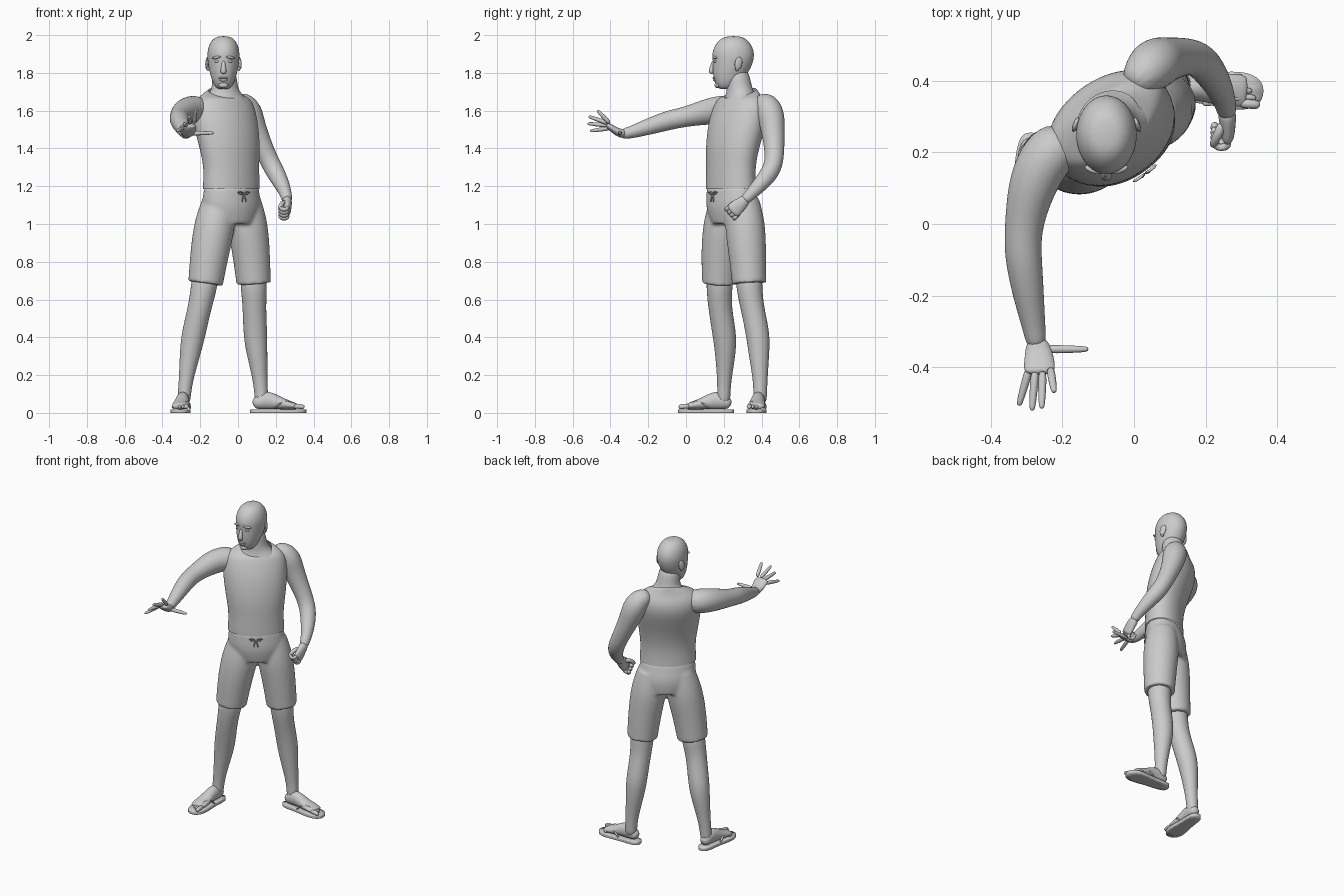
import bpy, bmesh, math
from mathutils import Vector, Matrix

YAW = math.radians(36)          # the trunk is turned towards +x


def loft(bm, rings, cap=True, flat=False):
    """Skin a list of rings of points; optionally cap, with sharp rims if flat."""
    crease = bm.edges.layers.float.get("crease_edge") or bm.edges.layers.float.new("crease_edge")
    vs = [[bm.verts.new(p) for p in r] for r in rings]
    n = len(vs[0])
    for a, b in zip(vs, vs[1:]):
        for i in range(n):
            bm.faces.new((a[i], a[(i + 1) % n], b[(i + 1) % n], b[i]))
    if cap:
        for r in (vs[0], vs[-1]):
            f = bm.faces.new(r)
            if flat:
                for e in f.edges:
                    e[crease] = 1.0


def stack_rings(sections, yaw=0.0, n=16):
    """Horizontal ellipses: (z, cx, cy, half width, half depth, tilt)."""
    out = []
    for z, cx, cy, a, b, *t in sections:
        ring = []
        for i in range(n):
            th = 2 * math.pi * i / n
            u, v = 1.02 * a * math.cos(th), 1.02 * b * math.sin(th)
            ring.append((cx + u * math.cos(yaw) - v * math.sin(yaw),
                         cy + u * math.sin(yaw) + v * math.cos(yaw),
                         z + (t[0] * v if t else 0)))
        out.append(ring)
    return out


def tube_rings(points, n=12):
    """Rings square to a path of (x, y, z, radius[, second radius])."""
    ps = [Vector(p[:3]) for p in points]
    d = (ps[-1] - ps[0]).normalized()
    ref = Vector((0, 1, 0)) if abs(d.z) > 0.7 else Vector((0, 0, 1))
    out = []
    for i, p in enumerate(points):
        t = (ps[min(i + 1, len(ps) - 1)] - ps[max(i - 1, 0)]).normalized()
        s = t.cross(ref).normalized()
        w = s.cross(t)
        rx, ry = 1.03 * p[3], 1.03 * p[-1]
        out.append([ps[i] + s * rx * math.cos(k * 2 * math.pi / n) + w * ry * math.sin(k * 2 * math.pi / n)
                    for k in range(n)])
    return out


def finish(name, bm, sub=2, matrix=None):
    bmesh.ops.recalc_face_normals(bm, faces=bm.faces)
    if matrix:
        bm.transform(matrix)
    for f in bm.faces:
        f.smooth = True
    me = bpy.data.meshes.new(name)
    bm.to_mesh(me)
    bm.free()
    ob = bpy.data.objects.new(name, me)
    bpy.context.collection.objects.link(ob)
    if sub:
        m = ob.modifiers.new("smooth", "SUBSURF")
        m.levels = m.render_levels = sub
    return ob


def part(name, ring_sets, matrix=None, sub=2, **kw):
    bm = bmesh.new()
    for r in ring_sets:
        loft(bm, r, **kw)
    return finish(name, bm, sub, matrix)


def blob(name, loc, size, rot=(0, 0, 0)):
    bm = bmesh.new()
    bmesh.ops.create_uvsphere(bm, u_segments=16, v_segments=10, radius=1)
    m = Matrix.Translation(loc)
    for ax, a in zip("ZYX", reversed(rot)):
        m = m @ Matrix.Rotation(math.radians(a), 4, ax)
    return finish(name, bm, 0, m @ Matrix.Diagonal((*size, 1)))


# Shirt: open at hem and neck
part("tank_top", [stack_rings([
    (1.185, -.035, .238, .168, .112), (1.21, -.035, .237, .168, .111),
    (1.30, -.035, .237, .163, .108), (1.40, -.043, .245, .178, .118),
    (1.50, -.06, .265, .190, .128), (1.57, -.073, .28, .192, .128),
    (1.63, -.078, .288, .185, .112), (1.665, -.076, .288, .158, .093),
    (1.687, -.072, .288, .118, .083, .25), (1.693, -.07, .288, .092, .08, .35)], YAW)], cap=False)

# Upper chest and neck skin
part("neck", [stack_rings([
    (1.58, -.07, .282, .165, .105), (1.64, -.074, .288, .145, .092),
    (1.675, -.07, .288, .105, .078), (1.70, -.068, .287, .078, .072),
    (1.74, -.07, .28, .066, .064), (1.83, -.074, .268, .063, .062)], YAW / 2)])

# Head: (z, front y, back y, half width)
HX = -.077
prof = [(1.713, .182, .235, .024), (1.725, .165, .262, .043), (1.755, .150, .295, .059),
        (1.79, .143, .322, .070), (1.83, .141, .345, .079), (1.865, .142, .357, .084),
        (1.90, .137, .362, .086), (1.94, .149, .352, .080), (1.975, .175, .325, .062),
        (1.995, .212, .292, .032)]
part("head", [stack_rings([(z, HX, (f + b) / 2, w, (b - f) / 2) for z, f, b, w in prof])])
part("nose", [tube_rings([(HX, .146, 1.865, .009, .008), (HX, .138, 1.83, .012, .012),
                          (HX, .131, 1.808, .017, .014), (HX, .14, 1.795, .013, .01)])])
blob("upper_lip", (HX, .149, 1.773), (.026, .009, .006))
blob("lower_lip", (HX, .152, 1.762), (.022, .009, .007))
blob("chin", (HX, .168, 1.735), (.026, .017, .016))
for s, side in ((-1, "right"), (1, "left")):
    blob(side + "_eye", (HX + s * .033, .157, 1.861), (.014, .010, .008))
    blob(side + "_brow", (HX + s * .036, .152, 1.882), (.026, .010, .007), (0, s * 8, s * 18))
    blob(side + "_ear", (HX + s * .086, .278, 1.85), (.008, .021, .034), (-12, 0, s * 20))
    blob(side + "_ear_lobe", (HX + s * .082, .27, 1.822), (.007, .010, .012))

# Shorts: pelvis and two wide legs fused together
bm = bmesh.new()
loft(bm, stack_rings([(1.19, -.035, .238, .161, .106), (1.15, -.035, .242, .168, .113),
                      (1.08, -.035, .25, .178, .125), (1.00, -.035, .255, .14, .11)], YAW), flat=True)
loft(bm, tube_rings([(-.10, .215, 1.12, .09), (-.123, .20, 1.0, .112), (-.15, .182, .85, .104),
                     (-.172, .177, .685, .093)]), flat=True)
loft(bm, tube_rings([(.033, .30, 1.12, .09), (.05, .312, 1.0, .110), (.07, .325, .85, .101),
                     (.083, .335, .685, .092)]), flat=True)
shorts = finish("shorts", bm)
rm = shorts.modifiers.new("fuse", "REMESH")
rm.mode, rm.voxel_size, rm.use_smooth_shade = "VOXEL", .009, True
sm = shorts.modifiers.new("soften", "SMOOTH")
sm.factor, sm.iterations = .5, 4

# Drawstring bow on the waistband
bow = Matrix.Translation((.03, .142, 1.16)) @ Matrix.Rotation(YAW, 4, "Z")
part("drawstring", [tube_rings([(0, 0, 0, .004), (s * .022, -.004, .014, .005),
                                (s * .045, .002, .006, .005), (s * .024, -.004, -.004, .005),
                                (0, 0, 0, .004)], 6) for s in (-1, 1)] +
     [tube_rings([(0, 0, 0, .004), (s * .01, -.004, -.025, .004), (s * .013, -.005, -.045, .004)], 6)
      for s in (-1, 1)], bow, sub=1)

# Legs
part("right_leg", [tube_rings([
    (-.165, .18, .76, .076), (-.187, .176, .63, .067), (-.207, .182, .54, .062),
    (-.237, .205, .41, .064), (-.253, .209, .32, .056), (-.275, .203, .18, .038),
    (-.284, .2, .10, .035), (-.288, .2, .045, .034)])])
part("left_leg", [tube_rings([
    (.08, .33, .76, .076), (.085, .338, .63, .067), (.087, .355, .54, .062),
    (.092, .382, .41, .064), (.10, .386, .32, .056), (.117, .393, .18, .039),
    (.123, .393, .10, .036), (.125, .391, .045, .035)])])

# Feet with flip-flops, built pointing to -y from the heel, inner side = m
foot = [(.012, .022, .045), (.04, .034, .075), (.08, .036, .100), (.12, .037, .086),
        (.16, .042, .064), (.20, .047, .048), (.235, .045, .036), (.248, .040, .026)]
sole = [(-.006, .018), (.012, .034), (.06, .041), (.12, .041), (.19, .052), (.24, .054), (.275, .042), (.295, .02)]
for side, m, heel, ang in (("right", 1, (-.285, .25), -5), ("left", -1, (.068, .388), 86)):
    M = Matrix.Translation((*heel, 0)) @ Matrix.Rotation(math.radians(ang), 4, "Z")
    part(side + "_foot", [tube_rings([(0, -t, .018 + h / 2, w, h / 2) for t, w, h in foot])], M)
    toes = []
    for i in range(5):
        x, tip, r = m * (.035 - .0185 * i), .287 - .012 * i - (.004 if i > 2 else 0), (.014 if i == 0 else .0095)
        toes.append(tube_rings([(x * .95, -.225, .034, r), (x, -tip + .028, .036, r),
                                (x, -tip + .008, .031, r), (x, -tip, .029, r * .6)], 8))
    part(side + "_toes", toes, M, sub=1)
    bm = bmesh.new()
    edge = [(w, -t) for t, w in sole] + [(-w, -t) for t, w in reversed(sole)]
    loft(bm, [[(x, y, z) for x, y in edge] for z in (0, .019)], flat=True)
    finish(side + "_sandal_sole", bm, 2, M)
    part(side + "_sandal_strap", [tube_rings(
        [(m * .022, -.245, .022, .006), (m * .021, -.235, .052, .006), (s * .026, -.185, .067, .008, .005),
         (s * .042, -.15, .048, .008, .005), (s * .043, -.125, .018, .007, .005)], 8)
        for s in (-1, 1)], M, sub=1)

# Arms
part("right_arm", [tube_rings([
    (-.18, .245, 1.605, .065), (-.245, .195, 1.607, .077), (-.283, .115, 1.595, .070),
    (-.303, .03, 1.575, .057), (-.311, -.04, 1.56, .052), (-.309, -.10, 1.547, .052),
    (-.295, -.20, 1.515, .044), (-.278, -.30, 1.482, .031), (-.271, -.345, 1.475, .028)])])
part("left_arm", [tube_rings([
    (-.01, .38, 1.66, .04), (.035, .43, 1.635, .066), (.06, .448, 1.585, .074), (.08, .458, 1.52, .066),
    (.125, .467, 1.42, .055), (.168, .468, 1.33, .050), (.20, .445, 1.27, .050),
    (.238, .385, 1.20, .040), (.258, .33, 1.145, .029), (.26, .305, 1.12, .028)])])

# Right hand: open, bent back, fingers spread
part("right_palm", [tube_rings([
    (-.272, -.32, 1.475, .028, .027), (-.267, -.355, 1.482, .038, .022),
    (-.264, -.395, 1.508, .045, .018), (-.264, -.42, 1.528, .042, .014)])])
fingers = [((-.233, -.408, 1.538), (-.223, -.47, 1.602)), ((-.256, -.418, 1.535), (-.258, -.516, 1.57)),
           ((-.277, -.418, 1.522), (-.285, -.522, 1.532)), ((-.294, -.408, 1.507), (-.322, -.508, 1.492)),
           ((-.25, -.35, 1.48), (-.127, -.35, 1.482))]
sets = []
for a, b in fingers:
    a, b = Vector(a), Vector(b)
    sets.append(tube_rings([(*a.lerp(b, t), r) for t, r in
                            ((-.1, .012), (.3, .0125), (.6, .011), (.93, .009), (1, .005))], 8))
part("right_fingers", sets, sub=1)

# Left hand: loose fist
part("left_palm", [tube_rings([
    (.258, .325, 1.14, .027, .027), (.262, .29, 1.105, .024, .036),
    (.262, .26, 1.08, .020, .043), (.262, .24, 1.06, .017, .040)])])
d, u, inn = Vector((0, -.75, -.65)), Vector((0, -.65, .75)), Vector((-1, 0, 0))
sets = []
for i in range(4):
    k = Vector((.266, .252, 1.07)) + u * (.03 - .021 * i)
    sets.append(tube_rings([(*(k + d * f + inn * s), .0125) for f, s in
                            ((0, 0), (.026, .008), (.026, .034), (.006, .046), (-.012, .036))], 8))
sets.append(tube_rings([(.25, .285, 1.115, .015), (.235, .25, 1.112, .014),
                        (.222, .225, 1.092, .012), (.22, .218, 1.078, .009)], 8))
part("left_fingers", sets, sub=1)
